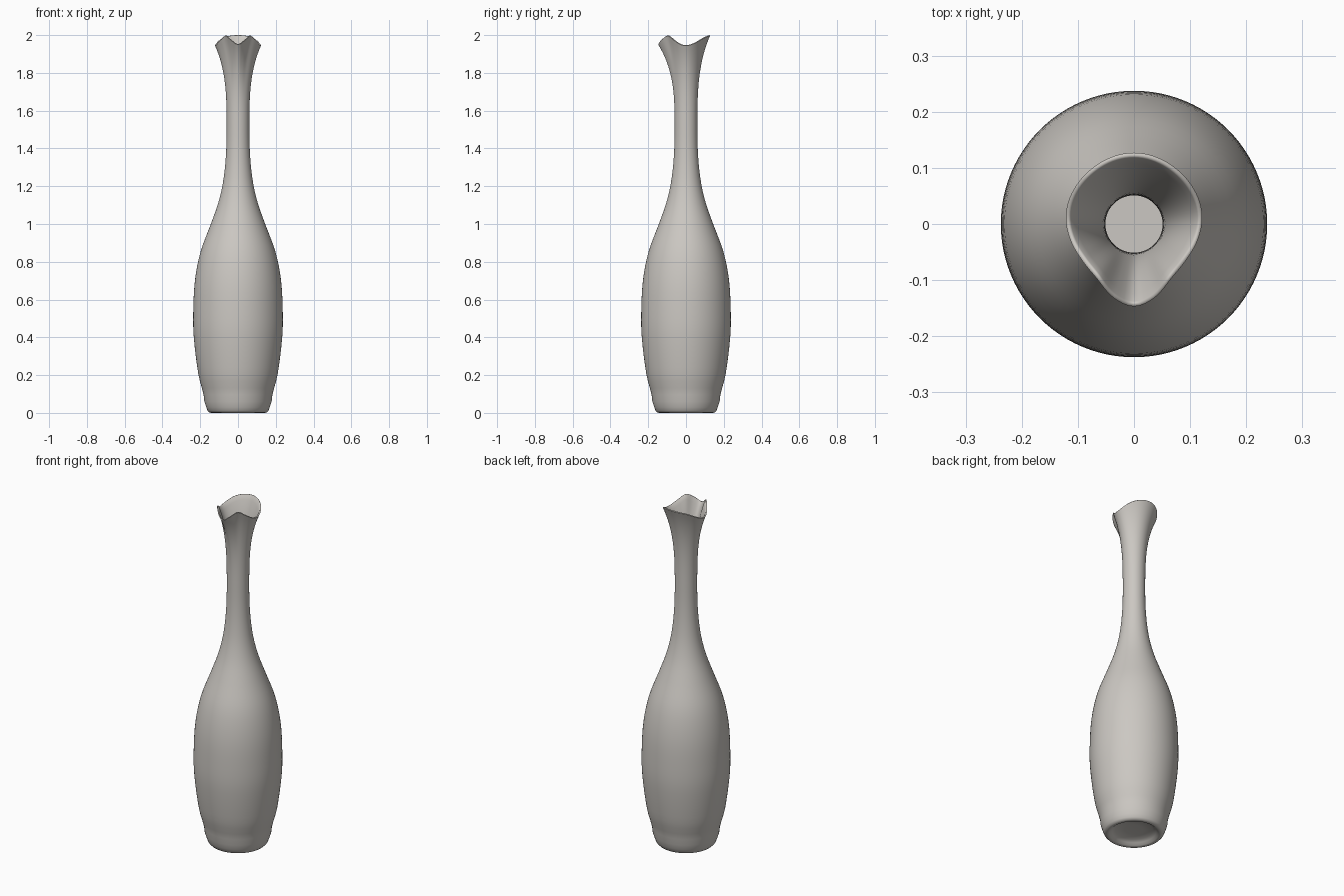
import bpy, bmesh, math

SEGMENTS = 96
WALL = 0.009
NECK_Z = 1.5
NECK_R = 0.06

if "Cube" in bpy.data.objects:
    bpy.data.objects.remove(bpy.data.objects["Cube"], do_unlink=True)


def curve(points, x):
    """Smooth interpolation through sorted (x, y) points."""
    i = 0
    while i < len(points) - 2 and x > points[i + 1][0]:
        i += 1

    def slope(k):
        if k == 0 or k == len(points) - 1:
            return 0.0
        (a, b), (c, d) = points[k - 1], points[k + 1]
        return (d - b) / (c - a)

    (x0, y0), (x1, y1) = points[i], points[i + 1]
    w = x1 - x0
    t = (x - x0) / w
    return ((2*t**3 - 3*t**2 + 1) * y0 + (t**3 - 2*t**2 + t) * w * slope(i)
            + (3*t**2 - 2*t**3) * y1 + (t**3 - t**2) * w * slope(i + 1))


# Body radius by height; rim radius and height by angle from the back
BODY = [(0.06, 0.178), (0.2, 0.209), (0.4, 0.234), (0.53, 0.237), (0.7, 0.228),
        (0.85, 0.199), (1.0, 0.144), (1.1, 0.108), (1.2, 0.083), (1.3, 0.069),
        (1.4, 0.062), (NECK_Z, NECK_R)]
RIM_R = [(0, 0.127), (41, 0.124), (80, 0.123), (108, 0.116), (126, 0.113),
         (146, 0.118), (167, 0.139), (180, 0.147)]
RIM_Z = [(0, 2.0), (38, 1.988), (80, 1.95), (100, 1.95), (124, 1.975),
         (146, 1.998), (165, 1.975), (180, 1.953)]


def plain(r, z):
    return lambda a: (r, z)


def flare(t, inset=0.0, lift=0.0):
    """Ring of the neck, widening toward the wavy pouring lip."""
    def ring(a):
        top = curve(RIM_Z, a) - 0.003
        r = NECK_R + (curve(RIM_R, a) - NECK_R) * t ** 3.2
        return r - inset, NECK_Z + t * (top - NECK_Z) + lift
    return ring


body_heights = [0.06 + (NECK_Z - 0.06) * i / 40 for i in range(41)]
flare_steps = [i / 20 for i in range(1, 21)]

# Dished foot and rounded base edge
rings = [plain(r, z) for r, z in [(0.05, 0.028), (0.1, 0.024), (0.118, 0.014),
                                  (0.13, 0.003), (0.14, 0.0), (0.152, 0.002),
                                  (0.161, 0.012), (0.168, 0.03)]]
# Outer wall, lip, inner wall, floor
rings += [plain(curve(BODY, z), z) for z in body_heights]
rings += [flare(t) for t in flare_steps]
rings += [flare(1, WALL * k, lift) for k, lift in
          [(0.2, 0.002), (0.5, 0.003), (0.8, 0.002)]]
rings += [flare(t, WALL) for t in reversed(flare_steps)]
rings += [plain(curve(BODY, z) - WALL, z) for z in reversed(body_heights)]
rings += [plain(r, z) for r, z in [(0.158, 0.043), (0.145, 0.038), (0.07, 0.038)]]

bm = bmesh.new()
loops = []
for ring in rings:
    loop = []
    for s in range(SEGMENTS):
        turn = 360 * s / SEGMENTS
        r, z = ring(min(turn, 360 - turn))
        a = math.radians(turn)
        loop.append(bm.verts.new((r * math.sin(a), r * math.cos(a), z)))
    loops.append(loop)
for low, high in zip(loops, loops[1:]):
    for s in range(SEGMENTS):
        n = (s + 1) % SEGMENTS
        bm.faces.new((low[s], low[n], high[n], high[s]))
bm.faces.new(loops[0])
bm.faces.new(loops[-1])
bmesh.ops.recalc_face_normals(bm, faces=bm.faces[:])

mesh = bpy.data.meshes.new("vase")
bm.to_mesh(mesh)
bm.free()
vase = bpy.data.objects.new("vase", mesh)
bpy.context.collection.objects.link(vase)

# Warm grey glaze
colour = (0.6, 0.575, 0.54, 1)
glaze = bpy.data.materials.new("warm grey glaze")
glaze.use_nodes = True
glaze.diffuse_color = colour
glaze.node_tree.nodes["Principled BSDF"].inputs["Base Color"].default_value = colour
mesh.materials.append(glaze)

bpy.context.view_layer.objects.active = vase
vase.select_set(True)
bpy.ops.object.shade_smooth_by_angle(angle=math.radians(50))
